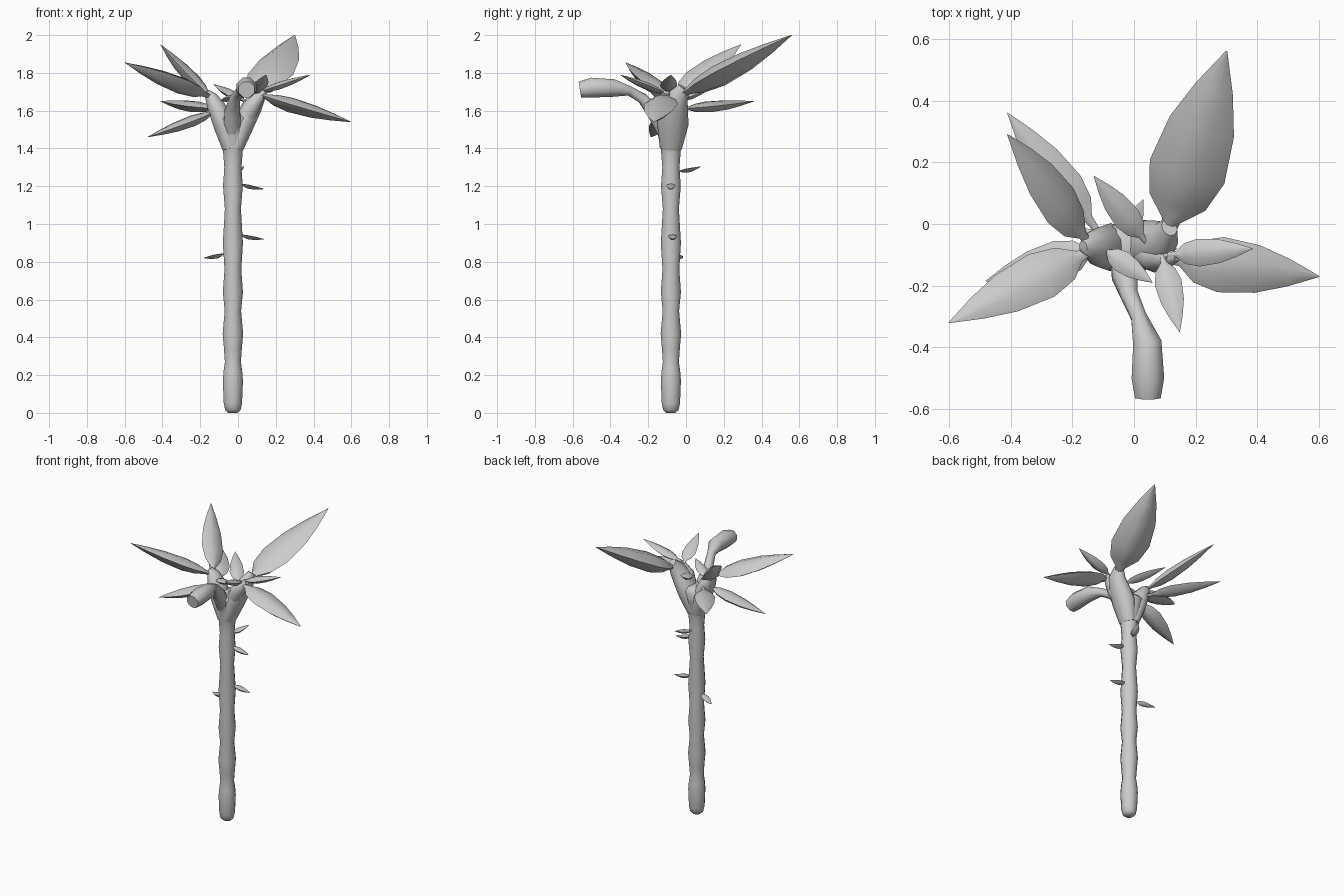
import bpy, bmesh, math
from mathutils import Vector

if "Cube" in bpy.data.objects:
    bpy.data.objects.remove(bpy.data.objects["Cube"])

grey = bpy.data.materials.new("plain grey")
grey.diffuse_color = (0.6, 0.6, 0.6, 1)
grey.use_nodes = True
grey.node_tree.nodes["Principled BSDF"].inputs["Base Color"].default_value = grey.diffuse_color
UP = Vector((0, 0, 1))


def loft(name, rings, angle=60):
    """Skin a list of equal-sized point rings and cap both ends."""
    bm = bmesh.new()
    rows = [[bm.verts.new(p) for p in ring] for ring in rings]
    n = len(rows[0])
    for a, b in zip(rows, rows[1:]):
        for i in range(n):
            j = (i + 1) % n
            bm.faces.new((a[i], a[j], b[j], b[i]))
    bm.faces.new(rows[0][::-1])
    bm.faces.new(rows[-1])
    bmesh.ops.recalc_face_normals(bm, faces=bm.faces)
    mesh = bpy.data.meshes.new(name)
    bm.to_mesh(mesh)
    bm.free()
    mesh.materials.append(grey)
    ob = bpy.data.objects.new(name, mesh)
    bpy.context.collection.objects.link(ob)
    bpy.ops.object.select_all(action='DESELECT')
    ob.select_set(True)
    bpy.context.view_layer.objects.active = ob
    bpy.ops.object.shade_smooth_by_angle(angle=math.radians(angle))
    return ob


def tube(name, path, n=10, ref=(0, 1, 0), deep=1.0):
    """Tube along (x, y, z, radius) points, stretched along ref by deep."""
    pts = [Vector(p[:3]) for p in path]
    rings = []
    for k, p in enumerate(pts):
        d = (pts[min(k + 1, len(pts) - 1)] - pts[max(k - 1, 0)]).normalized()
        side = d.cross(Vector(ref)).normalized()
        other = d.cross(side) * deep
        r = path[k][3]
        rings.append([p + r * (math.cos(a) * side + math.sin(a) * other)
                      for a in (2 * math.pi * (i + .5) / n for i in range(n))])
    return loft(name, rings)


PROFILE = [(0, .16), (.1, .24), (.2, .75), (.36, 1), (.6, .86), (.8, .5), (1, .02)]


def leaf(name, base, tip, w, roll=0, up=.36, down=.5):
    """Pointed blade with a low ridge on top and a keel below."""
    base, tip = Vector(base), Vector(tip)
    d = (tip - base).normalized()
    side = d.cross(UP).normalized()
    nor = side.cross(d)
    c, s = math.cos(math.radians(roll)), math.sin(math.radians(roll))
    side, nor = c * side + s * nor, c * nor - s * side
    section = [(-1, 0), (-.35, up), (.35, up), (1, 0), (.35, -down), (-.35, -down)]
    rings = []
    for t, f in PROFILE:
        p = base.lerp(tip, t)
        # the stalk stays round while the blade is flat
        flat = max(1, 2.2 - 8 * t)
        rings.append([p + w * f * (side * u + nor * v * flat) for u, v in section])
    return loft(name, rings, 75)


# trunk with gentle swellings, flaring at the top
CX, CY = -0.027, -0.08
trunk = [(0, .025), (.015, .042), (.05, .05), (.17, .055), (.22, .051), (.27, .044), (.34, .049),
         (.42, .056), (.54, .045), (.64, .055), (.76, .046), (.9, .055), (1.08, .044),
         (1.2, .054), (1.3, .047), (1.4, .055), (1.48, .073), (1.56, .088), (1.585, .06)]
tube("trunk", [(CX, CY, z, r) for z, r in trunk], 12)

# crown branches, deeper than wide
tube("left_branch", [(-.04, -.08, 1.4, .045), (-.075, -.075, 1.53, .06),
                     (-.115, -.075, 1.62, .05), (-.142, -.07, 1.67, .035),
                     (-.165, -.075, 1.7, .016)], deep=1.3)
tube("right_branch", [(-.015, -.08, 1.4, .045), (.025, -.07, 1.53, .064),
                      (.075, -.06, 1.62, .055), (.1, -.045, 1.67, .045),
                      (.115, -.01, 1.72, .026)], deep=1.3)
tube("right_front_branch", [(.02, -.08, 1.52, .05), (.07, -.11, 1.62, .048),
                            (.11, -.11, 1.67, .032), (.14, -.105, 1.7, .016)])

# drooping bud with a blunt end
tube("bud", [(-.03, -.1, 1.48, .05), (-.03, -.165, 1.59, .045), (-.015, -.23, 1.665, .03),
             (.015, -.3, 1.705, .027), (.043, -.385, 1.72, .05), (.045, -.5, 1.722, .057),
             (.045, -.562, 1.712, .045)], 8, ref=(1, 0, 0))

# leaves: base, tip, half width, roll
leaves = [
    ("back_leaf", (.1, -.05, 1.675), (.3, .56, 2.0), .127, 0),
    ("upper_left_leaf", (-.14, -.07, 1.67), (-.41, .29, 1.95), .077, -30),
    ("lower_left_leaf", (-.12, -.02, 1.61), (-.41, .36, 1.65), .065, 0),
    ("long_left_leaf", (-.13, -.08, 1.67), (-.6, -.32, 1.855), .083, -15),
    ("drooping_left_leaf", (-.11, -.08, 1.6), (-.48, -.185, 1.46), .065, 0),
    ("drooping_right_leaf", (.1, -.11, 1.69), (.6, -.17, 1.54), .09, 0),
    ("small_right_leaf", (.11, -.1, 1.7), (.385, -.08, 1.79), .045, 0),
    ("small_front_leaf", (.09, -.1, 1.69), (.148, -.35, 1.79), .044, 0),
    ("small_back_leaf", (.04, -.06, 1.65), (-.13, .155, 1.74), .045, 0),
    ("inner_leaf", (-.1, -.08, 1.65), (.06, -.19, 1.7), .036, 0),
]
for name, base, tip, w, roll in leaves:
    leaf(name, base, tip, w, roll)

# little shoots on the trunk
shoots = [((.01, -.08, 1.215), (.14, -.08, 1.185)), ((.01, -.07, .945), (.14, -.07, .92)),
          ((-.07, -.07, .845), (-.185, -.015, .82)), ((-.02, -.04, 1.28), (.03, .08, 1.305))]
for i, (base, tip) in enumerate(shoots):
    leaf(f"trunk_shoot_{i + 1}", base, tip, .025, 0, .15, .7)
